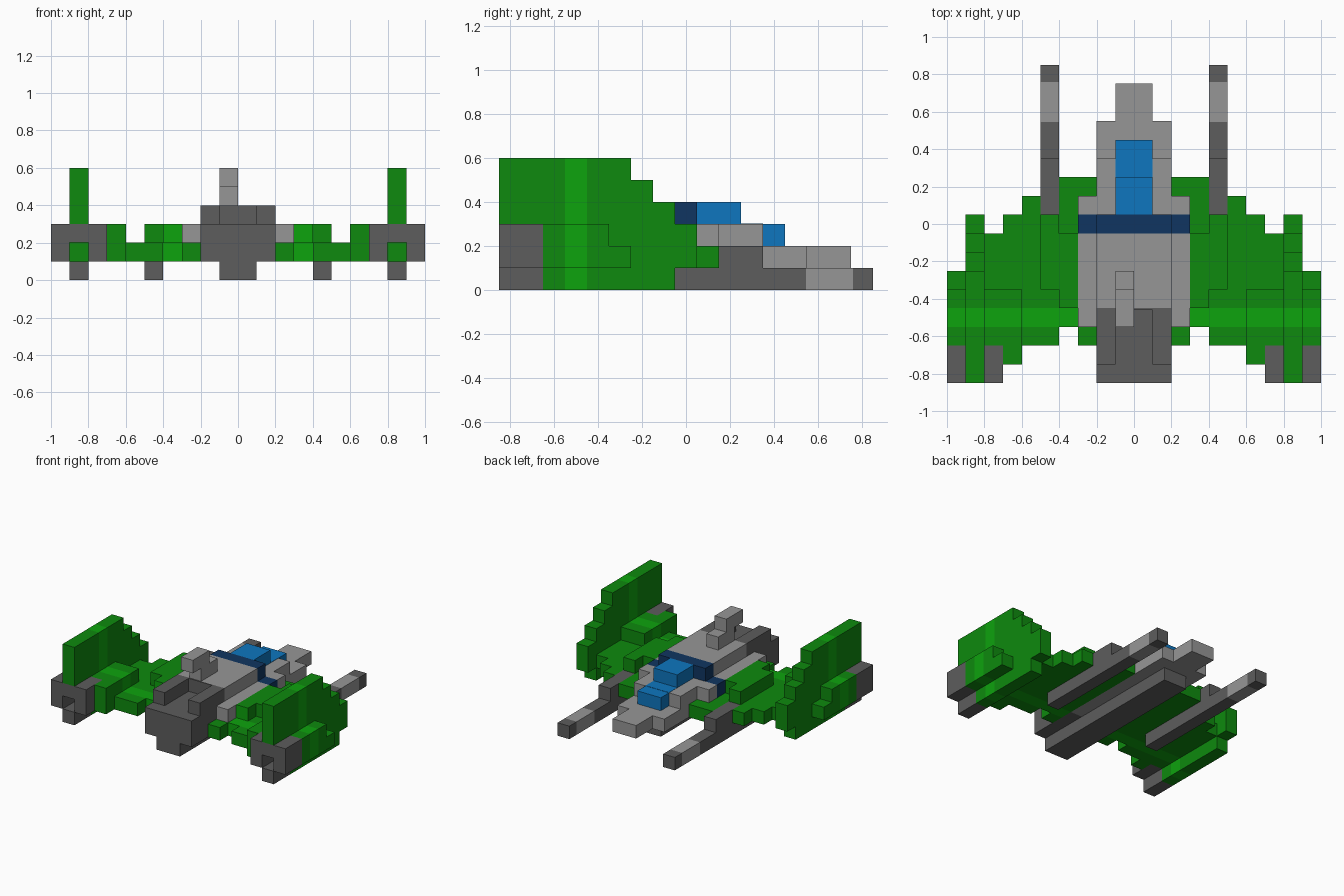
import bpy, bmesh
from mathutils import Vector

cube = bpy.data.objects.get("Cube")
if cube:
    bpy.data.objects.remove(cube, do_unlink=True)


def material(name, rgb):
    m = bpy.data.materials.new(name)
    m.use_nodes = True
    m.diffuse_color = (*rgb, 1)
    bsdf = next(n for n in m.node_tree.nodes if n.type == 'BSDF_PRINCIPLED')
    bsdf.inputs["Base Color"].default_value = (*rgb, 1)
    return m


DARK = material("dark grey", (0.109, 0.109, 0.109))
LIGHT = material("light grey", (0.305, 0.305, 0.305))
GREEN = material("green", (0.0044, 0.254, 0.0044))
BRIGHT = material("bright green", (0.004, 0.366, 0.004))
BLUE = material("blue", (0.0044, 0.181, 0.521))
NAVY = material("navy", (0.005, 0.036, 0.119))


def prism(name, outline, axis, lo, hi, mat, side=1):
    """Extrude an outline along x (outline is y, z) or z (outline is x, y)."""
    bm = bmesh.new()
    if axis == 'x':
        base = [Vector((lo, a, b)) for a, b in outline]
        step = Vector((hi - lo, 0, 0))
    else:
        base = [Vector((a, b, lo)) for a, b in outline]
        step = Vector((0, 0, hi - lo))
    face = bm.faces.new([bm.verts.new(p) for p in base])
    ext = bmesh.ops.extrude_face_region(bm, geom=[face], use_keep_orig=True)
    bmesh.ops.translate(bm, vec=step,
                        verts=[g for g in ext["geom"] if isinstance(g, bmesh.types.BMVert)])
    for v in bm.verts:
        v.co.x *= side
    me = bpy.data.meshes.new(name)
    me.materials.append(mat)
    if mat is GREEN:
        # bright stripe across every green part
        me.materials.append(BRIGHT)
        for y in (-0.55, -0.45):
            bmesh.ops.bisect_plane(bm, geom=bm.verts[:] + bm.edges[:] + bm.faces[:],
                                   dist=1e-5, plane_co=(0, y, 0), plane_no=(0, 1, 0))
        for f in bm.faces:
            f.material_index = int(-0.551 < f.calc_center_median().y < -0.449
                                   and all(-0.551 < v.co.y < -0.449 for v in f.verts))
    bmesh.ops.recalc_face_normals(bm, faces=bm.faces[:])
    bm.to_mesh(me)
    bm.free()
    ob = bpy.data.objects.new(name, me)
    bpy.context.collection.objects.link(ob)
    return ob


def box(name, x, y, z, mat, side=1):
    return prism(name, [(x[0], y[0]), (x[1], y[0]), (x[1], y[1]), (x[0], y[1])],
                 'z', z[0], z[1], mat, side)


# Central hull
box("hull_core", (-.2, .2), (-.45, -.05), (.1, .4), LIGHT)
box("hull_deck", (-.2, .2), (-.05, .35), (.1, .3), LIGHT)
box("nose_base", (-.2, .2), (.35, .55), (.1, .2), LIGHT)
box("nose_tip", (-.1, .1), (.55, .75), (.1, .2), LIGHT)
box("keel", (-.1, .1), (-.85, .45), (0, .1), DARK)

# Cockpit and collar
box("collar", (-.2, .2), (-.05, .05), (.3, .4), NAVY)
box("canopy_top", (-.1, .1), (.05, .25), (.3, .4), BLUE)
box("canopy_front", (-.1, .1), (.345, .45), (.2, .3), BLUE)
box("canopy_pane", (-.1, .1), (.25, .35), (.295, .302), BLUE)

# Main engine and leaning tail
box("engine_block", (-.2, .2), (-.85, -.45), (.1, .3), DARK)
box("engine_back_plate", (-.1, .1), (-.459, -.45), (.3, .4), DARK)
box("tail_lower", (-.1, 0), (-.45, -.25), (.4, .5), LIGHT)
box("tail_upper", (-.1, 0), (-.55, -.35), (.5, .6), LIGHT)

WING = [(.2, -.65), (.3, -.65), (.3, -.55), (.4, -.55), (.4, -.65), (.6, -.65),
        (.6, -.75), (.7, -.75), (.7, -.65), (.8, -.65), (.8, -.05), (.7, -.05),
        (.7, .05), (.6, .05), (.6, .15), (.5, .15), (.5, .05), (.4, .05),
        (.4, .25), (.2, .25)]
FIN = [(-.65, 0), (-.05, 0), (-.05, .1), (.05, .1), (.05, .3), (-.05, .3),
       (-.05, .4), (-.15, .4), (-.15, .5), (-.25, .5), (-.25, .6), (-.85, .6),
       (-.85, .3), (-.65, .3)]

for s, tag in ((1, "left"), (-1, "right")):
    def part(name, x, y, z, mat):
        box(f"{tag}_{name}", x, y, z, mat, s)

    # Hull flanks
    part("flank_rear", (.2, .3), (-.55, -.05), (.2, .3), LIGHT)
    part("flank_collar", (.2, .3), (-.05, .05), (.2, .3), NAVY)
    part("flank_front", (.2, .3), (.05, .15), (.2, .3), LIGHT)
    part("engine_rail", (.1, .2), (-.75, -.45), (.3, .4), DARK)

    # Wing with raised ribs
    prism(f"{tag}_wing", WING, 'z', .1, .2, GREEN, s)
    part("inner_rib", (.3, .4), (-.45, -.05), (.2, .3), GREEN)
    part("cannon_rib", (.4, .5), (-.35, .05), (.2, .3), GREEN)
    part("outer_rib", (.6, .7), (-.75, -.35), (.2, .3), GREEN)

    # Upright fin and engine pod
    prism(f"{tag}_fin", FIN, 'x', .8, .9, GREEN, s)
    part("pod_inner", (.7, .8), (-.65, -.35), (.2, .3), GREEN)
    part("pod_outer_low", (.9, 1), (-.65, -.25), (.1, .2), GREEN)
    part("pod_outer_high", (.9, 1), (-.65, -.35), (.2, .3), GREEN)
    part("nozzle_inner", (.7, .8), (-.85, -.65), (.1, .3), DARK)
    part("nozzle_outer", (.9, 1), (-.85, -.65), (.1, .3), DARK)
    part("nozzle_bottom", (.8, .9), (-.85, -.65), (0, .1), DARK)
    part("nozzle_top", (.8, .9), (-.85, -.65), (.2, .3), DARK)

    # Cannon
    part("cannon_mount", (.4, .5), (.05, .35), (.1, .2), DARK)
    part("cannon_barrel", (.4, .5), (-.35, .545), (0, .1), DARK)
    part("cannon_sleeve", (.4, .5), (.545, .76), (0, .1), LIGHT)
    part("cannon_tip", (.4, .5), (.76, .85), (0, .1), DARK)
